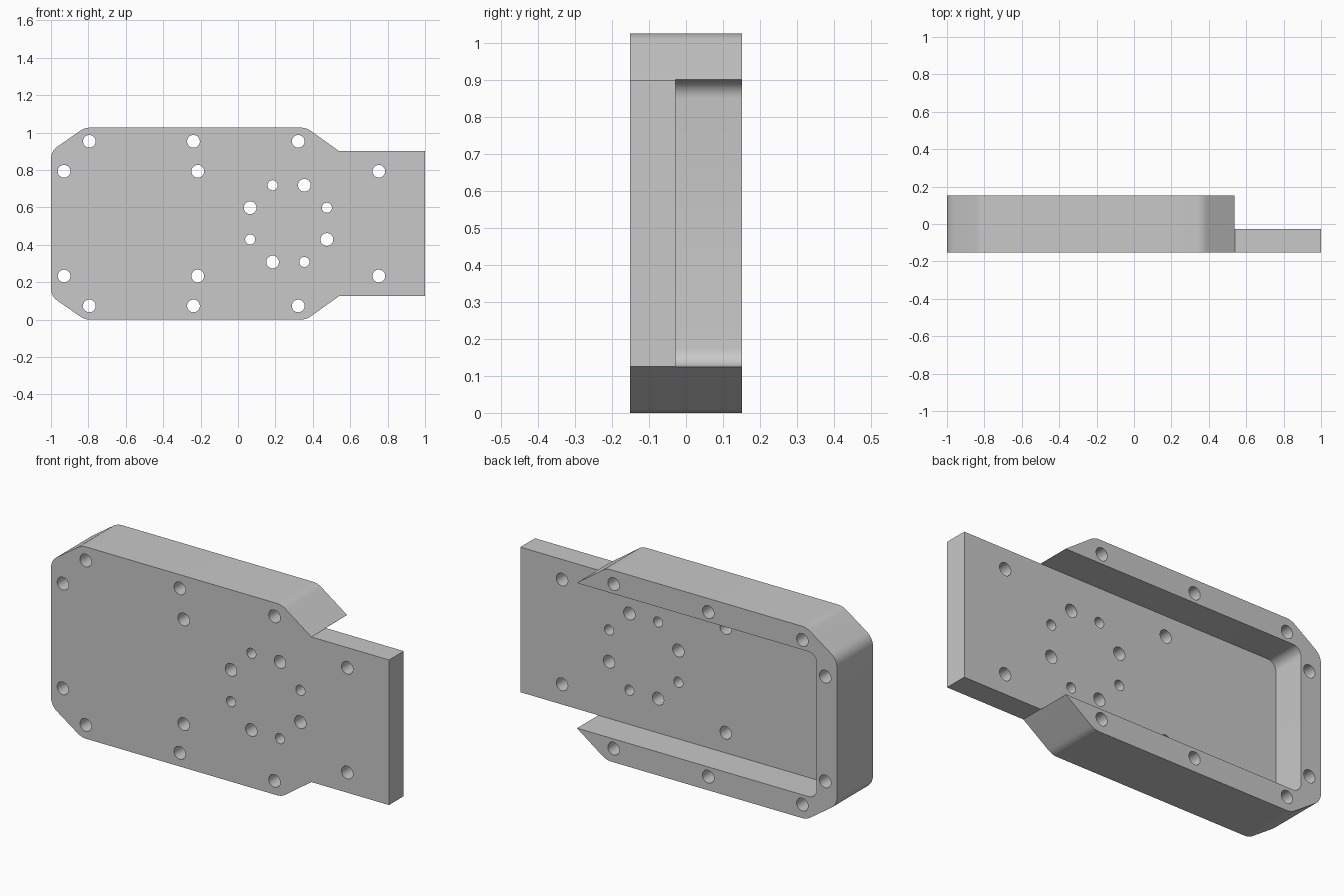
import bpy, bmesh, math
from mathutils import Vector

cube = bpy.data.objects.get("Cube")
if cube:
    bpy.data.objects.remove(cube, do_unlink=True)

FRONT, FLOOR, BACK = -0.152, -0.028, 0.152
MID = 0.513          # half of the full height
TAB = 0.388          # half height of the tab and of the pocket

GREY = (0.58, 0.58, 0.58, 1)
grey = bpy.data.materials.new("plain grey")
grey.use_nodes = True
grey.diffuse_color = GREY
grey.node_tree.nodes["Principled BSDF"].inputs["Base Color"].default_value = GREY


def rounded(corners, steps=8):
    """Corner list of (x, height from middle, radius) to a filleted outline."""
    out = []
    for i, (x, z, r) in enumerate(corners):
        p = Vector((x, z))
        if r == 0:
            out.append(p)
            continue
        a = (Vector(corners[i - 1][:2]) - p).normalized()
        b = (Vector(corners[(i + 1) % len(corners)][:2]) - p).normalized()
        half = a.angle(b) / 2
        centre = p + (a + b).normalized() * (r / math.sin(half))
        start = p + a * (r / math.tan(half)) - centre
        end = p + b * (r / math.tan(half)) - centre
        turn = math.atan2(start.x * end.y - start.y * end.x, start.dot(end))
        for k in range(steps + 1):
            c, s = math.cos(turn * k / steps), math.sin(turn * k / steps)
            out.append(centre + Vector((start.x * c - start.y * s,
                                        start.x * s + start.y * c)))
    return out


def mirrored(upper):
    """Complete an outline that is symmetric about the middle height."""
    return upper + [(x, -z, r) for x, z, r in reversed(upper)]


def new_object(name, bm):
    bmesh.ops.recalc_face_normals(bm, faces=bm.faces)
    mesh = bpy.data.meshes.new(name)
    bm.to_mesh(mesh)
    bm.free()
    mesh.materials.append(grey)
    ob = bpy.data.objects.new(name, mesh)
    bpy.context.collection.objects.link(ob)
    return ob


def add_prism(bm, outline, y0, y1):
    """Closed solid between two copies of an outline."""
    near = [bm.verts.new((p.x, y0, MID + p.y)) for p in outline]
    far = [bm.verts.new((p.x, y1, MID + p.y)) for p in outline]
    bm.faces.new(near)
    bm.faces.new(reversed(far))
    for i in range(len(near)):
        bm.faces.new((near[i], near[i - 1], far[i - 1], far[i]))


def prism(name, outline, y0, y1):
    bm = bmesh.new()
    add_prism(bm, outline, y0, y1)
    return new_object(name, bm)


def cut(target, cutter):
    cutter.hide_render = True
    mod = target.modifiers.new("cut", 'BOOLEAN')
    mod.operation, mod.solver, mod.object = 'DIFFERENCE', 'EXACT', cutter
    bpy.context.view_layer.objects.active = target
    bpy.ops.object.modifier_apply(modifier=mod.name)
    bpy.data.objects.remove(cutter, do_unlink=True)


# Chamfered housing with a narrower tab at the left end
body = prism("mounting_housing", rounded(mirrored([
    (-1, TAB, 0.08), (-0.82, MID, 0.09), (0.365, MID, 0.09),
    (0.54, TAB, 0), (1, TAB, 0)])), FRONT, BACK)

# Pocket in the back, open past the tab
cut(body, prism("pocket_cutter", rounded(mirrored([
    (-0.88, TAB, 0.05), (0.538, TAB, 0), (0.56, 0.45, 0), (1.1, 0.45, 0)])),
    FLOOR, BACK + 0.1))

# Through holes: mirrored rows, then a ring of alternating sizes
holes = [(x, s * h, 0.034) for s in (-1, 1) for x, h in (
    (-0.795, 0.44), (-0.238, 0.44), (0.322, 0.44),
    (-0.93, 0.28), (-0.215, 0.28), (0.753, 0.28))]
for k in range(8):
    a = math.radians(22.5 + 45 * k)
    holes.append((0.27 + 0.222 * math.cos(a), 0.222 * math.sin(a),
                  0.034 if k % 2 else 0.027))
bm = bmesh.new()
for x, z, r in holes:
    angles = [math.tau * k / 32 for k in range(32)]
    circle = [Vector((x + r * math.cos(t), z + r * math.sin(t))) for t in angles]
    add_prism(bm, circle, FRONT - 0.1, BACK + 0.1)
cut(body, new_object("hole_cutter", bm))

# Smooth fillets and bores, sharp edges elsewhere
bpy.ops.object.select_all(action='DESELECT')
body.select_set(True)
bpy.context.view_layer.objects.active = body
bpy.ops.object.shade_smooth_by_angle(angle=math.radians(25))
